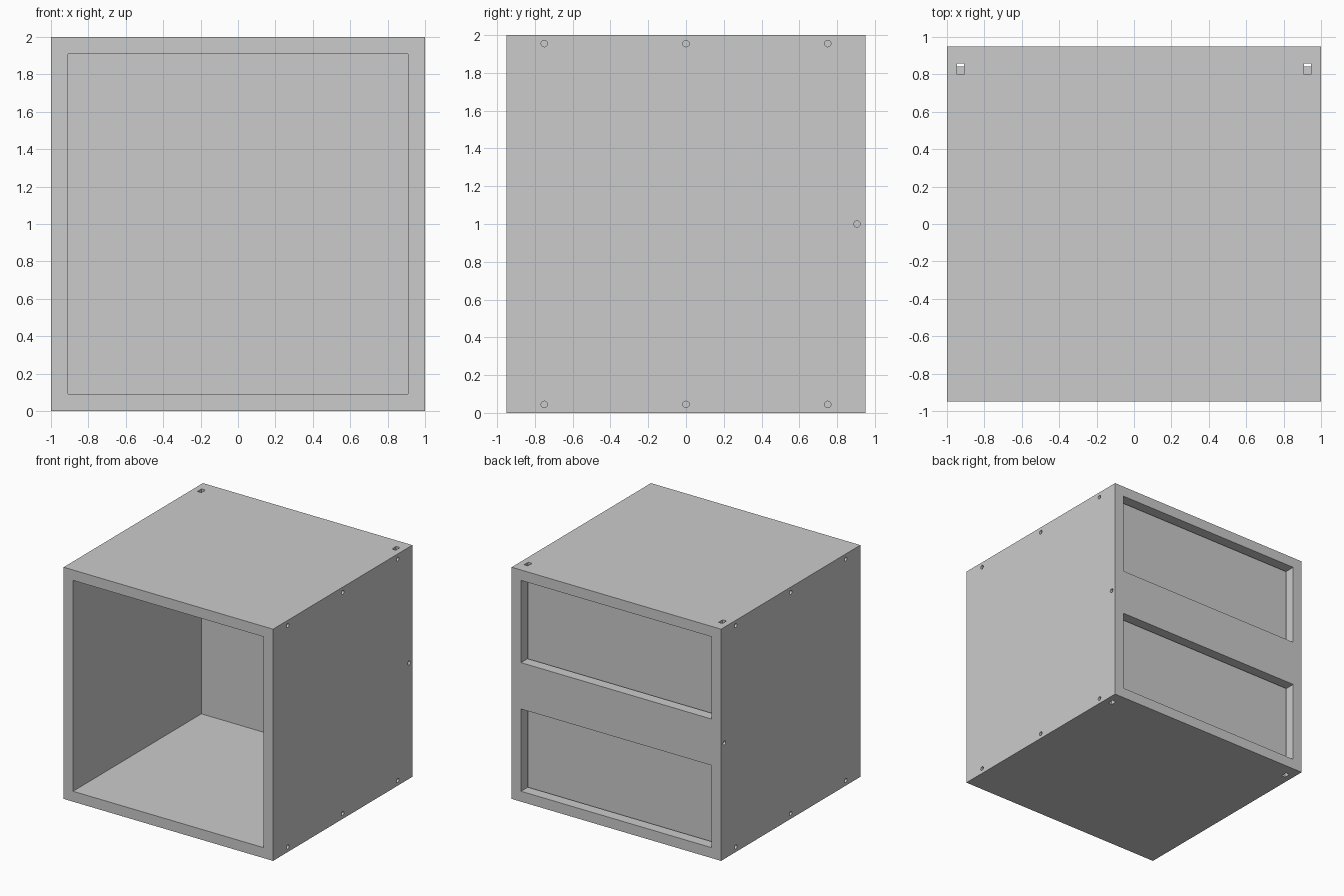
import bpy, bmesh
from mathutils import Matrix

if "Cube" in bpy.data.objects:
    bpy.data.objects.remove(bpy.data.objects["Cube"])

W, D, H, T = 1.0, 0.95, 2.0, 0.09         # half width, half depth, height, board thickness
G0, G1, GD = 0.80, 0.857, 0.037           # groove front, groove back, groove depth
IN = W - T                                # inner half width


def finish(name, bm):
    bmesh.ops.recalc_face_normals(bm, faces=bm.faces)
    me = bpy.data.meshes.new(name)
    bm.to_mesh(me)
    bm.free()
    ob = bpy.data.objects.new(name, me)
    bpy.context.collection.objects.link(ob)
    return ob


def prism(name, points, vec):
    """Extrude a flat outline along vec."""
    bm = bmesh.new()
    face = bm.faces.new([bm.verts.new(p) for p in points])
    ext = bmesh.ops.extrude_face_region(bm, geom=[face])
    verts = [v for v in ext["geom"] if isinstance(v, bmesh.types.BMVert)]
    bmesh.ops.translate(bm, verts=verts, vec=vec)
    return finish(name, bm)


def box(name, x, y0, y1, z0, z1):
    return prism(name, [(-x, y0, z0), (x, y0, z0), (x, y1, z0), (-x, y1, z0)], (0, 0, z1 - z0))


def grooved(outer, inner):
    """Board outline as (depth, thickness) pairs with a groove on the inner face."""
    floor = inner + (GD if outer > inner else -GD)
    return [(-D, outer), (-D, inner), (G0, inner), (G0, floor),
            (G1, floor), (G1, inner), (D, inner), (D, outer)]


# side boards, full height, grooved for the back panel
sides = prism("side_panels", [(x, y, 0) for y, x in grooved(W, IN)], (0, 0, H))

# screw holes through the sides
bm = bmesh.new()
holes = [(y, z) for y in (-0.75, 0, 0.75) for z in (T / 2, H - T / 2)] + [(D - T / 2, H / 2)]
for y, z in holes:
    bmesh.ops.create_cone(bm, cap_ends=True, segments=24, radius1=0.017, radius2=0.017, depth=0.3,
                          matrix=Matrix.Translation((IN + T / 2, y, z)) @ Matrix.Rotation(1.5707963, 4, 'Y'))
cutter = finish("screw_hole_cutter", bm)
cutter.hide_render = True
cutter.hide_viewport = True

cut = sides.modifiers.new("holes", 'BOOLEAN')
cut.operation = 'DIFFERENCE'
cut.solver = 'EXACT'
cut.object = cutter
mirror = sides.modifiers.new("mirror", 'MIRROR')
mirror.use_axis = (True, False, False)

# top and bottom boards between the sides
for name, outer, inner in (("top_panel", H, H - T), ("bottom_panel", 0, T)):
    prism(name, [(-IN, y, z) for y, z in grooved(outer, inner)], (2 * IN, 0, 0))

# thin back panel seated in the grooves
box("back_panel", IN + GD, G0, 0.843, T - GD, H - T + GD)

# stiffening rail across the back
box("back_rail", IN, D - T, D, 0.8, 1.2)
